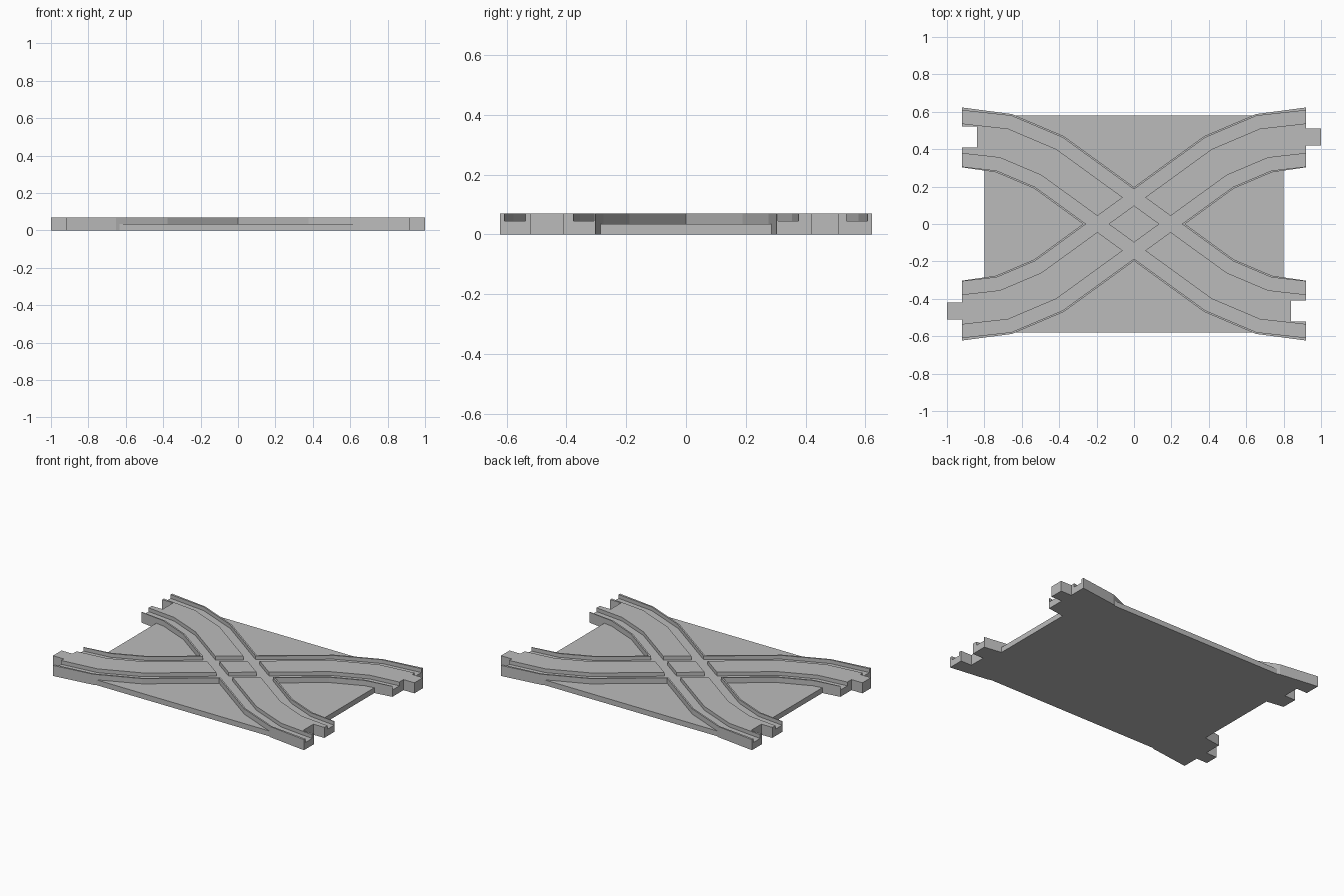
import bpy
import bmesh
from mathutils import Vector

if "Cube" in bpy.data.objects:
    bpy.data.objects.remove(bpy.data.objects["Cube"])

HEIGHT, GROOVE_Z, PLATE_Z = 0.07, 0.045, 0.035
END = 0.92
HALF_PATH = [(-END, 0.463), (-0.695, 0.432), (-0.455, 0.33)]

grey = bpy.data.materials.new("grey plastic")
grey.diffuse_color = (0.5, 0.5, 0.5, 1)
grey.use_nodes = True
grey.node_tree.nodes["Principled BSDF"].inputs["Base Color"].default_value = grey.diffuse_color


def prism(name, outline, z0, z1):
    """Extrude a flat outline from z0 to z1."""
    bm = bmesh.new()
    face = bm.faces.new([bm.verts.new((x, y, z0)) for x, y in outline])
    top = bmesh.ops.extrude_face_region(bm, geom=[face])["geom"]
    bmesh.ops.translate(bm, vec=(0, 0, z1 - z0),
                        verts=[v for v in top if isinstance(v, bmesh.types.BMVert)])
    bmesh.ops.recalc_face_normals(bm, faces=bm.faces)
    mesh = bpy.data.meshes.new(name)
    bm.to_mesh(mesh)
    bm.free()
    mesh.materials.append(grey)
    obj = bpy.data.objects.new(name, mesh)
    bpy.context.collection.objects.link(obj)
    return obj


def box(name, x0, x1, y0, y1, z0, z1):
    return prism(name, [(x0, y0), (x1, y0), (x1, y1), (x0, y1)], z0, z1)


def offset_path(distance, flip, extra=0.0):
    """Mitred offset of the S-shaped centre line, with square-cut ends."""
    pts = [Vector(p) for p in HALF_PATH]
    pts += [-p for p in reversed(pts)]
    out = []
    for i, p in enumerate(pts):
        if i in (0, len(pts) - 1):
            q = p + Vector((0, distance))
            q.x += extra if i else -extra
        else:
            a = (p - pts[i - 1]).normalized()
            b = (pts[i + 1] - p).normalized()
            n = Vector((-a.y - b.y, a.x + b.x)).normalized()
            q = p + n * distance / n.dot(Vector((-a.y, a.x)))
        out.append((q.x, q.y * flip))
    return out


def strip(name, inner, outer, flip, z0, z1, extra=0.0):
    outline = offset_path(inner, flip, extra) + offset_path(outer, flip, extra)[::-1]
    return prism(name, outline, z0, z1)


def combine(target, tool, operation):
    mod = target.modifiers.new(operation, "BOOLEAN")
    mod.operation, mod.solver, mod.object = operation, "EXACT", tool
    bpy.context.view_layer.objects.active = target
    bpy.ops.object.modifier_apply(modifier=mod.name)
    bpy.data.objects.remove(tool, do_unlink=True)


# Base plate with the two crossing track beds
crossing = box("track_crossing", -0.8, 0.8, -0.58, 0.58, 0, PLATE_Z)
for flip in (1, -1):
    combine(crossing, strip("track_bed", -0.16, 0.16, flip, 0, HEIGHT), "UNION")

# Wheel grooves along both sides of each track
for flip in (1, -1):
    for side in (1, -1):
        groove = strip("groove_cutter", side * 0.08, side * 0.15, flip,
                       GROOVE_Z, HEIGHT + 0.05, 0.05)
        combine(crossing, groove, "DIFFERENCE")

# Connector tab and matching notch at each end, turned half round
for s in (1, -1):
    tab = box("connector_tab", *sorted((s * 0.90, s * 1.0)),
              *sorted((s * 0.42, s * 0.51)), 0, HEIGHT)
    combine(crossing, tab, "UNION")
    notch = box("notch_cutter", *sorted((s * 0.84, s * 0.96)),
                *sorted((s * -0.41, s * -0.52)), -0.05, HEIGHT + 0.05)
    combine(crossing, notch, "DIFFERENCE")
